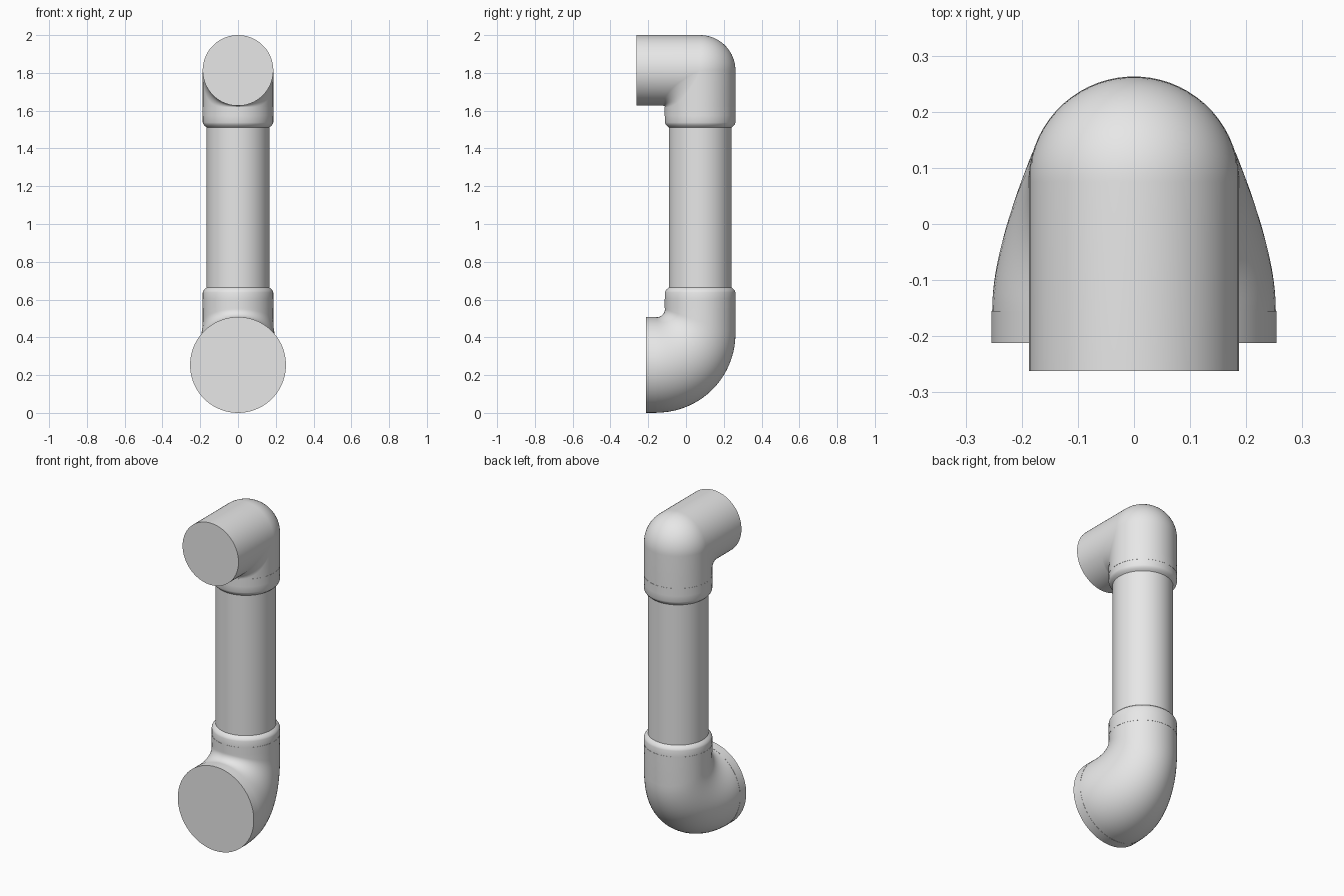
import bpy, bmesh
from math import sin, cos, pi

cube = bpy.data.objects.get("Cube")
if cube:
    bpy.data.objects.remove(cube, do_unlink=True)

SIDES, BEND = 64, 20
AXIS_Y, R = 0.075, 0.187

grey = bpy.data.materials.new("plain_grey")
grey.use_nodes = True
grey.diffuse_color = (0.8, 0.8, 0.8, 1)
grey.node_tree.nodes["Principled BSDF"].inputs["Base Color"].default_value = (0.8, 0.8, 0.8, 1)


def skin(name, rings):
    """Bridge equal-length loops of points and cap both ends."""
    bm = bmesh.new()
    loops = [[bm.verts.new(p) for p in ring] for ring in rings]
    for a, b in zip(loops, loops[1:]):
        for i in range(SIDES):
            j = (i + 1) % SIDES
            bm.faces.new((a[i], a[j], b[j], b[i]))
    bm.faces.new(loops[0])
    bm.faces.new(loops[-1])
    bmesh.ops.recalc_face_normals(bm, faces=bm.faces)
    mesh = bpy.data.meshes.new(name)
    bm.to_mesh(mesh)
    bm.free()
    mesh.materials.append(grey)
    obj = bpy.data.objects.new(name, mesh)
    bpy.context.collection.objects.link(obj)
    bpy.ops.object.select_all(action="DESELECT")
    obj.select_set(True)
    bpy.context.view_layer.objects.active = obj
    bpy.ops.object.shade_smooth_by_angle(angle=0.6)


# Unit circle, offset by half a step
CIRCLE = [(cos(a), sin(a)) for a in ((i + 0.5) * 2 * pi / SIDES for i in range(SIDES))]


def upright(name, profile):
    skin(name, [[(r * c, AXIS_Y + r * s, z) for c, s in CIRCLE] for r, z in profile])


def level(name, profile, z):
    skin(name, [[(r * c, y, z + r * s) for c, s in CIRCLE] for r, y in profile])


# Straight pipe
upright("pipe", [(0.166, 0.6), (0.166, 1.57)])

# Collars: a plain band, then a socket with a rounded lip, mirrored top and bottom
lip = [(R, 0), (R, 0.036), (0.184, 0.044), (0.178, 0.052), (0.171, 0.058), (0.166, 0.062)]
for end, base, way in (("lower", 0.555, 1), ("upper", 1.62, -1)):
    upright(end + "_band", [(R + 0.001, base), (R + 0.001, base + way * 0.047)])
    upright(end + "_socket", [(r, base + way * (0.047 + h)) for r, h in lip])

# Upper elbow: domed outside, tight fillet inside
TOP_Z = 2 - R


def upper_ring(angle):
    ring = []
    for c, s in CIRCLE:
        bend = R * s if s > 0 else -0.008 * s - 0.2 * s * (1 + s)
        mid = R * s - bend
        ring.append((R * c, AXIS_Y + mid + bend * sin(angle), TOP_Z + mid + bend * cos(angle)))
    return ring


angles = [i * pi / 2 / BEND for i in range(BEND + 1)]
start = [(R * c, -0.262, TOP_Z + R * s) for c, s in CIRCLE]
finish = [(R * c, AXIS_Y + R * s, 1.615) for c, s in CIRCLE]
skin("upper_elbow", [start] + [upper_ring(a) for a in angles] + [finish])

# Lower elbow: widens as it sweeps from the collar to the mouth
MOUTH_R, MOUTH_Y, NECK_Z = 0.253, -0.155, 0.556


def lower_ring(angle):
    t = angle / (pi / 2)
    blend = t * t * (3 - 2 * t)
    width = MOUTH_R + (R - MOUTH_R) * blend
    ring = []
    for c, s in CIRCLE:
        # Outer side is low, inner side is high
        z0 = MOUTH_R + 0.001 - MOUTH_R * s
        bend = AXIS_Y + R * s - MOUTH_Y
        ring.append((width * c, MOUTH_Y + bend * sin(angle), z0 + bend * (1 - cos(angle))))
    return ring


neck = [(R * c, AXIS_Y + R * s, NECK_Z + 0.003) for c, s in CIRCLE]
skin("lower_elbow", [lower_ring(a) for a in angles] + [neck])

# Rim around the lower mouth
level("lower_mouth_rim", [(0.254, -0.212), (0.254, MOUTH_Y)], 0.254)
